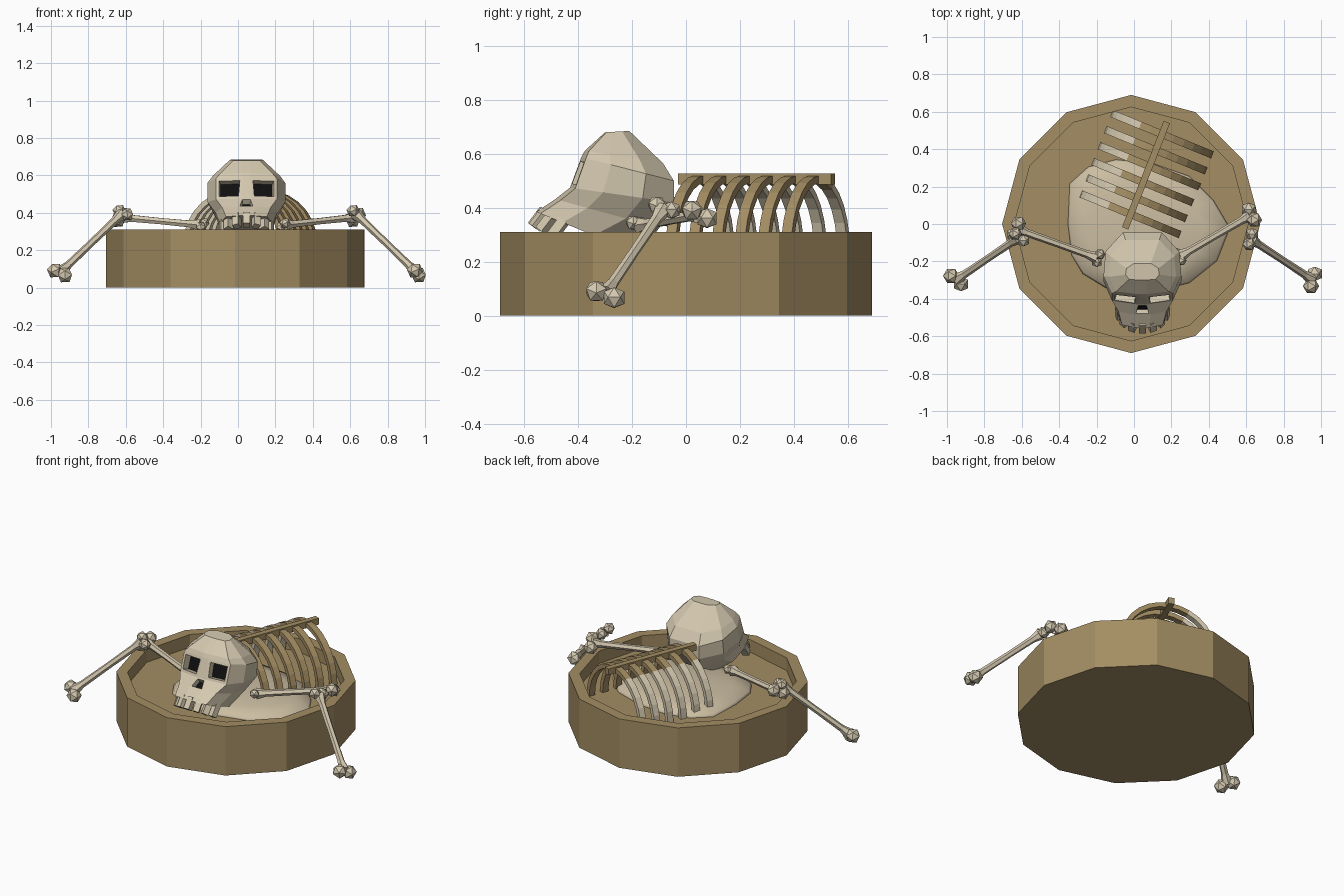
import bpy, bmesh, math
from mathutils import Vector, Matrix

cube = bpy.data.objects.get("Cube")
if cube:
    bpy.data.objects.remove(cube, do_unlink=True)


def material(name, r, g, b):
    m = bpy.data.materials.new(name)
    m.use_nodes = True
    m.diffuse_color = (r, g, b, 1)
    node = next(n for n in m.node_tree.nodes if n.type == 'BSDF_PRINCIPLED')
    node.inputs["Base Color"].default_value = (r, g, b, 1)
    node.inputs["Roughness"].default_value = 0.9
    return m


BROWN = material("brown clay", 0.37, 0.27, 0.125)
BONE = material("pale bone", 0.66, 0.58, 0.43)
SAND = material("pale sand", 0.60, 0.51, 0.36)
BLACK = material("socket black", 0.005, 0.005, 0.005)


def loft(bm, rings):
    """Skin closed rings of equal count and cap both ends; returns the face grid."""
    vs = [[bm.verts.new(p) for p in ring] for ring in rings]
    n = len(vs[0])
    grid = [[bm.faces.new((lo[j], lo[(j + 1) % n], hi[(j + 1) % n], hi[j])) for j in range(n)]
            for lo, hi in zip(vs, vs[1:])]
    bm.faces.new(vs[0])
    bm.faces.new(vs[-1])
    bmesh.ops.recalc_face_normals(bm, faces=bm.faces[:])
    return grid


def finish(bm, name, *mats):
    mesh = bpy.data.meshes.new(name)
    bm.to_mesh(mesh)
    bm.free()
    for m in mats:
        mesh.materials.append(m)
    ob = bpy.data.objects.new(name, mesh)
    bpy.context.collection.objects.link(ob)
    return ob


def circle(radius, z, n=12):
    steps = [2 * math.pi * k / n for k in range(n)]
    return [(radius * math.cos(a) - 0.015, radius * math.sin(a), z) for a in steps]


# Twelve-sided basin with a recessed floor
FLOOR = 0.23
bm = bmesh.new()
loft(bm, [circle(0.69, 0), circle(0.69, 0.31), circle(0.625, 0.31), circle(0.625, FLOOR)])
finish(bm, "basin", BROWN)

# Low smooth mound lying on the floor
outline = [(-.35, .22), (-.36, 0), (-.34, -.17), (-.28, -.27), (-.15, -.35), (.1, -.37), (.3, -.32),
           (.45, -.2), (.52, -.02), (.43, .13), (.3, .26), (.1, .33), (-.1, .35), (-.25, .31)]
middle = Vector((0.06, -0.01))
rings = []
for scale, z in ((1, FLOOR - 0.01), (0.96, FLOOR + 0.015), (0.7, FLOOR + 0.04), (0.3, FLOOR + 0.055)):
    ring = [middle + (Vector(p) - middle) * scale for p in outline]
    rings.append([(p.x, p.y, z) for p in ring])
bm = bmesh.new()
loft(bm, rings)
for f in bm.faces:
    f.smooth = True
finish(bm, "mound", SAND)

# Spine and arched ribs
along = Vector((0.365, 0.931, 0))
across = Vector((0.925, -0.38, 0))
up = Vector((0, 0, 1))
last = Vector((0.15, 0.48, 0))


def bar(center, half_width, low, high):
    return [center + across * sx * half_width + up * z
            for sx, z in ((-1, low), (1, low), (1, high), (-1, high))]


bm = bmesh.new()
loft(bm, [bar(last + along * s, 0.018, 0.487, 0.527) for s in (0.07, -0.54)])
finish(bm, "spine", BROWN)

STEPS = 14
for i in range(6):
    base = last - along * 0.092 * i + up * FLOOR
    rings = []
    for k in range(STEPS + 1):
        a = math.pi * k / STEPS
        out = across * math.cos(a) + up * math.sin(a)
        rings.append([base + out * r + along * w
                      for r, w in ((0.262, -0.02), (0.29, -0.02), (0.29, 0.02), (0.262, 0.02))])
    bm = bmesh.new()
    loft(bm, rings)
    for f in bm.faces:
        f.material_index = int((f.calc_center_median() - base).dot(across) < -0.11)
    finish(bm, f"rib_{i + 1}", BROWN, BONE)

# Skull: each section runs from a front point to a back point
CX = 0.045
sections = [  # front y, front z, back y, back z, half width, bridge half width
    (-.300, .680, -.210, .685, .090, .020),
    (-.375, .612, -.085, .565, .180, .025),
    (-.388, .588, -.045, .500, .208, .018),
    (-.430, .475, -.045, .420, .208, .028),
    (-.485, .432, -.110, .330, .165, .045),
    (-.555, .385, -.250, .260, .140, .035)]
rings = []
for fy, fz, by, bz, w, bridge in sections:
    half = [(bridge, 0), (w * 0.78, 0.05), (w, 0.32), (w * 0.95, 0.7), (w * 0.5, 1)]
    full = half + [(-x, t) for x, t in reversed(half)]
    rings.append([(CX + x, fy + (by - fy) * t, fz + (bz - fz) * t) for x, t in full])
bm = bmesh.new()
grid = loft(bm, rings)
# Sunken eye and nose sockets
for face, rim, depth in ((grid[2][0], 0.016, 0.045), (grid[2][8], 0.016, 0.045), (grid[3][9], 0.008, 0.03)):
    bmesh.ops.inset_individual(bm, faces=[face], thickness=rim, depth=0, use_even_offset=True)
    bmesh.ops.inset_individual(bm, faces=[face], thickness=0.003, depth=-depth, use_even_offset=True)
    face.material_index = 1
finish(bm, "skull", BONE, BLACK)

# Row of teeth around the jaw
bm = bmesh.new()
for k in range(-3, 4):
    a = math.radians(24 * k)
    back = (1 - math.cos(a)) * 0.13
    spot = Vector((CX + 0.128 * math.sin(a), -0.548 + back * 0.8, 0.362 - back * 0.45))
    m = (Matrix.Translation(spot) @ Matrix.Rotation(math.radians(-37), 4, 'X')
         @ Matrix.Rotation(a, 4, 'Z') @ Matrix.Diagonal((0.036, 0.04, 0.075, 1)))
    bmesh.ops.create_cube(bm, size=1, matrix=m)
finish(bm, "teeth", BONE)


# Faceted long bones with paired knobs at the ends
def bone(name, start, end, knobs_start, knobs_end):
    a, b = Vector(start), Vector(end)
    d = (b - a).normalized()
    side = d.cross(up).normalized()
    top = side.cross(d)
    rings = []
    for t, r in ((0, 0.034), (0.12, 0.021), (0.5, 0.019), (0.88, 0.021), (1, 0.034)):
        turns = [math.pi * k / 3 for k in range(6)]
        rings.append([a.lerp(b, t) + (side * math.cos(q) + top * math.sin(q)) * r for q in turns])
    bm = bmesh.new()
    loft(bm, rings)
    for tip, radius, outward in ((a, knobs_start, -d), (b, knobs_end, d)):
        for s in (-1, 1):
            spot = tip + side * s * radius * 0.75 + top * s * radius * 0.35 + outward * 0.01
            m = Matrix.Translation(spot) @ Matrix.Rotation(s * 0.6, 4, 'Y')
            bmesh.ops.create_icosphere(bm, subdivisions=1, radius=radius, matrix=m)
    finish(bm, name, BONE)


bone("left_upper_arm", (0.25, -0.17, 0.335), (0.62, 0.045, 0.375), 0.03, 0.042)
bone("left_forearm", (0.63, -0.085, 0.395), (0.95, -0.295, 0.085), 0.036, 0.044)
bone("right_upper_arm", (-0.20, -0.18, 0.335), (-0.62, -0.03, 0.375), 0.03, 0.042)
bone("right_forearm", (-0.62, -0.075, 0.395), (-0.945, -0.295, 0.085), 0.036, 0.044)
